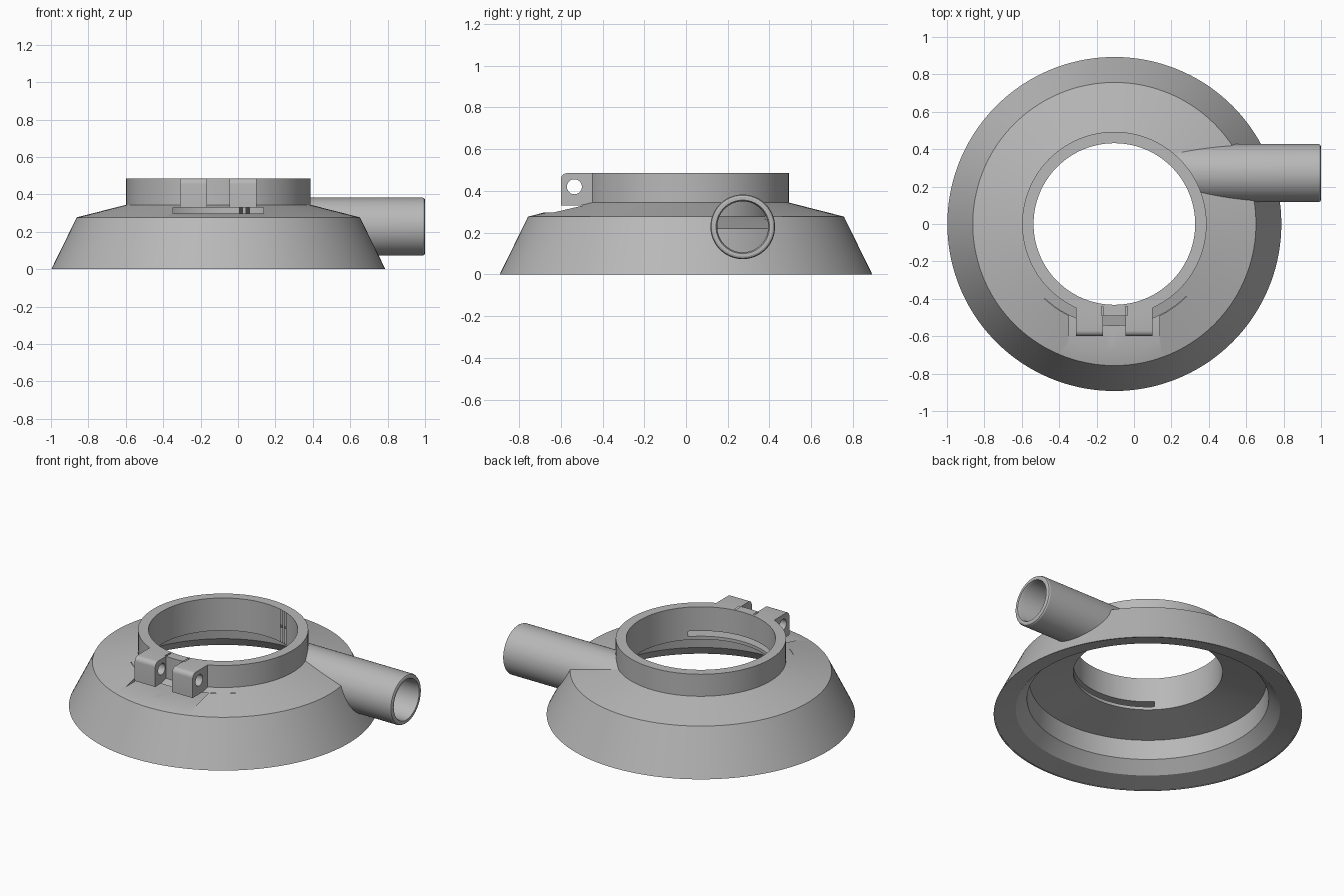
import bpy, bmesh, math
from mathutils import Matrix, Vector

CX = -0.105      # axis of the round body
SEG = 144

cube = bpy.data.objects.get("Cube")
if cube:
    bpy.data.objects.remove(cube, do_unlink=True)

grey = bpy.data.materials.new("plain grey")
grey.use_nodes = True
colour = (0.48, 0.48, 0.48, 1)
grey.diffuse_color = colour
grey.node_tree.nodes["Principled BSDF"].inputs["Base Color"].default_value = colour


def finish(name, bm):
    bmesh.ops.remove_doubles(bm, verts=bm.verts, dist=1e-5)
    bmesh.ops.recalc_face_normals(bm, faces=bm.faces)
    mesh = bpy.data.meshes.new(name)
    bm.to_mesh(mesh)
    bm.free()
    mesh.materials.append(grey)
    ob = bpy.data.objects.new(name, mesh)
    bpy.context.collection.objects.link(ob)
    return ob


def lathe(name, profile, segments=SEG, place=Matrix.Translation((CX, 0, 0))):
    """Revolve a closed (radius, height) outline around z, then place it."""
    bm = bmesh.new()
    rings = []
    for r, z in profile:
        if r == 0:
            rings.append([bm.verts.new((0, 0, z))] * segments)
        else:
            rings.append([bm.verts.new((r * math.cos(a), r * math.sin(a), z))
                          for a in (math.tau * i / segments for i in range(segments))])
    for low, high in zip(rings, rings[1:] + rings[:1]):
        for i in range(segments):
            j = (i + 1) % segments
            corners = list(dict.fromkeys((low[i], low[j], high[j], high[i])))
            if len(corners) > 2:
                bm.faces.new(corners)
    bm.transform(place)
    return finish(name, bm)


def prism(name, points, shift):
    """Extrude a flat outline along a vector."""
    bm = bmesh.new()
    face = bm.faces.new([bm.verts.new(p) for p in points])
    new = bmesh.ops.extrude_face_region(bm, geom=[face])["geom"]
    bmesh.ops.translate(bm, vec=shift,
                        verts=[v for v in new if isinstance(v, bmesh.types.BMVert)])
    return finish(name, bm)


def box(name, x, y, z):
    points = [(x[0], y[0], z[0]), (x[1], y[0], z[0]), (x[1], y[1], z[0]), (x[0], y[1], z[0])]
    return prism(name, points, (0, 0, z[1] - z[0]))


def combine(target, other, operation):
    mod = target.modifiers.new(operation.lower(), "BOOLEAN")
    mod.operation, mod.object, mod.solver = operation, other, "EXACT"
    bpy.context.view_layer.objects.active = target
    bpy.ops.object.modifier_apply(modifier=mod.name)
    bpy.data.objects.remove(other, do_unlink=True)


# Flared skirt with its shallow conical roof
shroud = lathe("dust_shroud", [(0, 0), (0.893, 0), (0.757, 0.277), (0.49, 0.345), (0, 0.345)])

# Side hose port with softened mouth
along_x = Matrix.Translation((0, 0.272, 0.228)) @ Matrix.Rotation(math.pi / 2, 4, "Y")
port = lathe("hose_port", [(0, 0.2), (0.155, 0.2), (0.155, 0.988), (0.151, 0.996),
                           (0.143, 1), (0, 1)], 72, along_x)
combine(shroud, port, "UNION")
bore = lathe("port_bore", [(0, 0.21), (0.122, 0.21), (0.122, 0.985),
                           (0.132, 1.01), (0, 1.01)], 72, along_x)
combine(shroud, bore, "DIFFERENCE")

# Clamp collar, solid until the cavity is cut
collar = lathe("collar", [(0, 0.25), (0.493, 0.25), (0.493, 0.485), (0, 0.485)])
combine(shroud, collar, "UNION")

# Pair of clamp lugs, rounded at the upper front edge
round_edge = [(-0.57 - 0.03 * math.sin(a), 0.455 + 0.03 * math.cos(a))
              for a in (math.pi / 2 * i / 6 for i in range(7))]
lug_side = [(-0.44, 0.32), (-0.44, 0.485)] + round_edge + [(-0.6, 0.32)]
for start in (-0.205, 0.06):
    lug = prism("clamp_lug", [(CX + start, y, z) for y, z in lug_side], (0.145, 0, 0))
    combine(shroud, lug, "UNION")

# Hollow cavity and collar opening
cavity = lathe("cavity", [(0, -0.05), (0.885, -0.05), (0.885, 0.002), (0.765, 0.03),
                          (0.70, 0.10), (0.687, 0.22), (0.432, 0.277), (0.432, 0.6), (0, 0.6)])
combine(shroud, cavity, "DIFFERENCE")

# Curved relief slot under the front of the collar
angles = [math.radians(-135 + 90 * i / 36) for i in range(37)]
arc = [(0.547, a) for a in angles] + [(0.40, a) for a in reversed(angles)]
slot = prism("relief_slot", [(CX + r * math.cos(a), r * math.sin(a), 0.297) for r, a in arc],
             (0, 0, 0.034))
combine(shroud, slot, "DIFFERENCE")

# Clearance under the lugs and the split between them
under = box("lug_clearance", (CX - 0.242, CX + 0.242), (-0.8, -0.44), (0.297, 0.331))
combine(shroud, under, "DIFFERENCE")
split = box("collar_split", (CX - 0.07, CX + 0.07), (-0.8, -0.38), (0.297, 0.6))
combine(shroud, split, "DIFFERENCE")

# Clamp bolt hole through both lugs
bolt_place = Matrix.Translation((CX, -0.535, 0.42)) @ Matrix.Rotation(math.pi / 2, 4, "Y")
bolt = lathe("bolt_hole", [(0, -0.3), (0.036, -0.3), (0.036, 0.3), (0, 0.3)], 32, bolt_place)
combine(shroud, bolt, "DIFFERENCE")

# Smooth curved walls, keep crisp edges
bpy.ops.object.select_all(action="DESELECT")
shroud.select_set(True)
bpy.context.view_layer.objects.active = shroud
bpy.ops.object.shade_smooth_by_angle(angle=math.radians(22))
